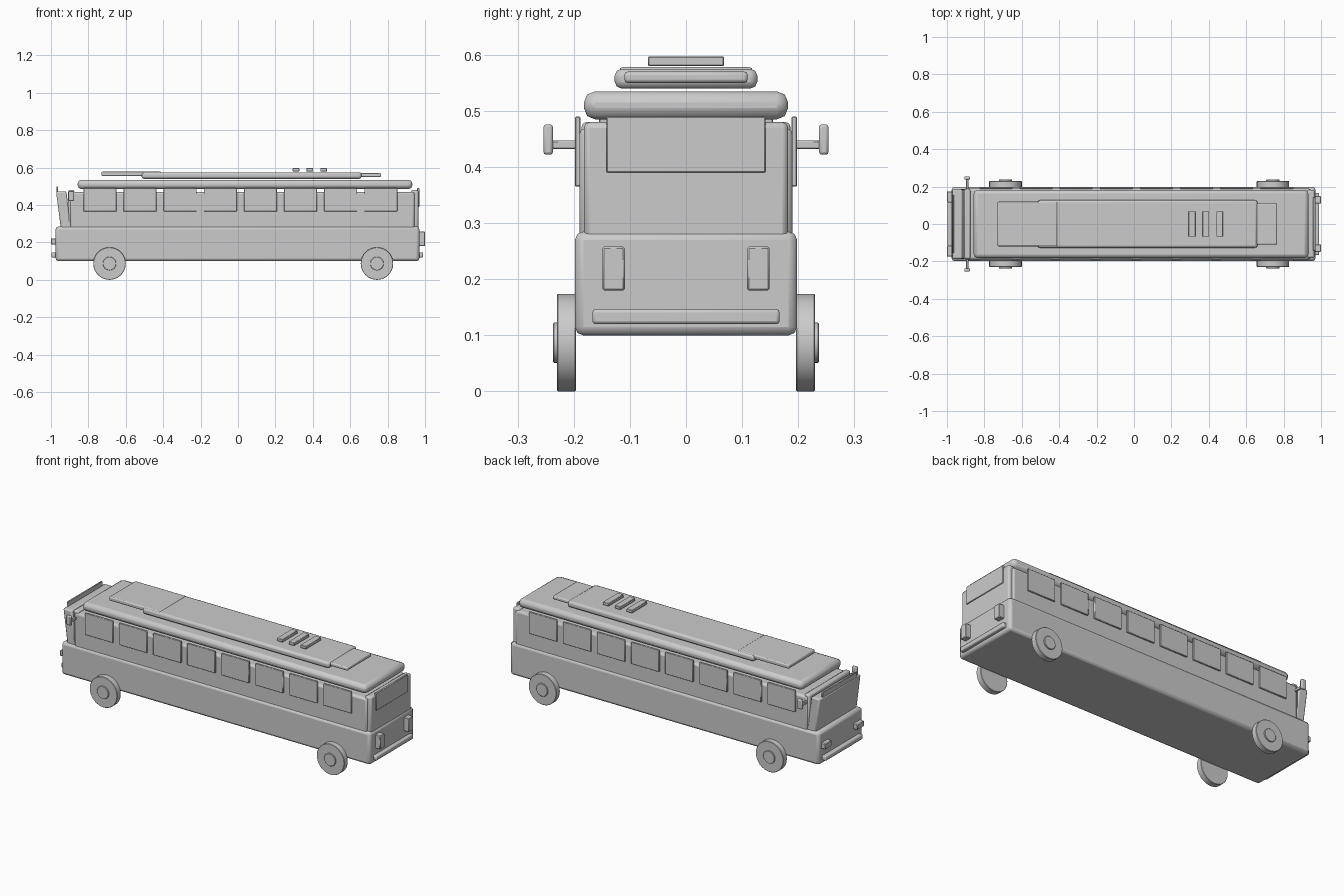
import bpy, math
from mathutils import Matrix


def finish(ob, bevel, segs):
    if bevel:
        m = ob.modifiers.new("bevel", 'BEVEL')
        m.width = bevel
        m.segments = segs
        m.limit_method = 'ANGLE'
    bpy.ops.object.shade_smooth_by_angle(angle=math.radians(30))
    return ob


def box(name, x, y, z, bevel=0.0, segs=2, shear=0.0):
    """Box from (min, max) ranges; shear moves x with height."""
    bpy.ops.mesh.primitive_cube_add(size=1)
    ob = bpy.context.object
    ob.name = name
    c = [(r[0] + r[1]) / 2 for r in (x, y, z)]
    s = [r[1] - r[0] for r in (x, y, z)]
    ob.data.transform(Matrix.Diagonal((*s, 1)))
    for v in ob.data.vertices:
        v.co.x += shear * v.co.z
    ob.location = c
    return finish(ob, bevel, segs)


def disc(name, x, y, z, r, depth, bevel):
    bpy.ops.mesh.primitive_cylinder_add(vertices=32, radius=r, depth=depth)
    ob = bpy.context.object
    ob.name = name
    ob.data.transform(Matrix.Rotation(math.pi / 2, 4, 'X'))
    ob.location = (x, y, z)
    return finish(ob, bevel, 1)


def side(s, a, b):
    return tuple(sorted((s * a, s * b)))


# main body
box("lower_body", (-0.975, 0.97), (-0.198, 0.198), (0.10, 0.285), 0.015)
box("cabin", (-0.90, 0.945), (-0.19, 0.19), (0.27, 0.47), 0.012)
box("front_frame", (-0.908, -0.875), (-0.186, 0.186), (0.27, 0.48), 0.008)
box("rear_panel", (0.925, 0.965), (-0.182, 0.182), (0.27, 0.48), 0.01)
box("windshield", (-0.96, -0.905), (-0.186, 0.186), (0.275, 0.473), 0.008, shear=-0.13)
box("destination_sign", (-0.97, -0.962), (-0.155, 0.155), (0.465, 0.50), 0.002, 1)
box("rear_window", (0.957, 0.97), (-0.142, 0.142), (0.39, 0.49), 0.002, 1)

# roof stack
box("roof", (-0.857, 0.932), (-0.182, 0.182), (0.485, 0.535), 0.02)
box("roof_pod", (-0.515, 0.66), (-0.127, 0.127), (0.54, 0.575), 0.012)
box("roof_pod_front", (-0.73, -0.41), (-0.119, 0.119), (0.555, 0.578), 0.006)
box("roof_pod_rear", (0.60, 0.765), (-0.11, 0.11), (0.55, 0.57), 0.006)
for i in range(3):
    cx = 0.31 + 0.074 * i
    box(f"roof_vent_{i}", (cx - 0.018, cx + 0.018), (-0.068, 0.068), (0.58, 0.597), 0.002, 1)

# bumpers
box("rear_bumper", (0.96, 0.99), (-0.167, 0.167), (0.12, 0.147), 0.006)
box("front_bumper", (-0.998, -0.965), (-0.167, 0.167), (0.12, 0.147), 0.006)

for s, n in ((-1, "right"), (1, "left")):
    # side windows
    for i in range(8):
        cx = -0.738 + 0.2145 * i
        box(f"side_window_{n}_{i}", (cx - 0.088, cx + 0.088), side(s, 0.188, 0.198),
            (0.365, 0.49), 0.002, 1)
    # lights
    box(f"tail_light_{n}", (0.965, 1.0), side(s, 0.109, 0.149), (0.18, 0.258), 0.003, 1)
    box(f"headlight_{n}", (-1.0, -0.97), side(s, 0.115, 0.175), (0.19, 0.222), 0.003, 1)
    # mirrors
    box(f"mirror_arm_{n}", (-0.897, -0.885), side(s, 0.18, 0.245), (0.432, 0.447), 0.002, 1)
    box(f"mirror_{n}", (-0.907, -0.877), side(s, 0.237, 0.254), (0.422, 0.476), 0.005)
    # wheels
    for x, p in ((-0.687, "front"), (0.743, "rear")):
        disc(f"wheel_{p}_{n}", x, s * 0.213, 0.087, 0.087, 0.034, 0.002)
        disc(f"hub_{p}_{n}", x, s * 0.226, 0.087, 0.036, 0.022, 0.002)
